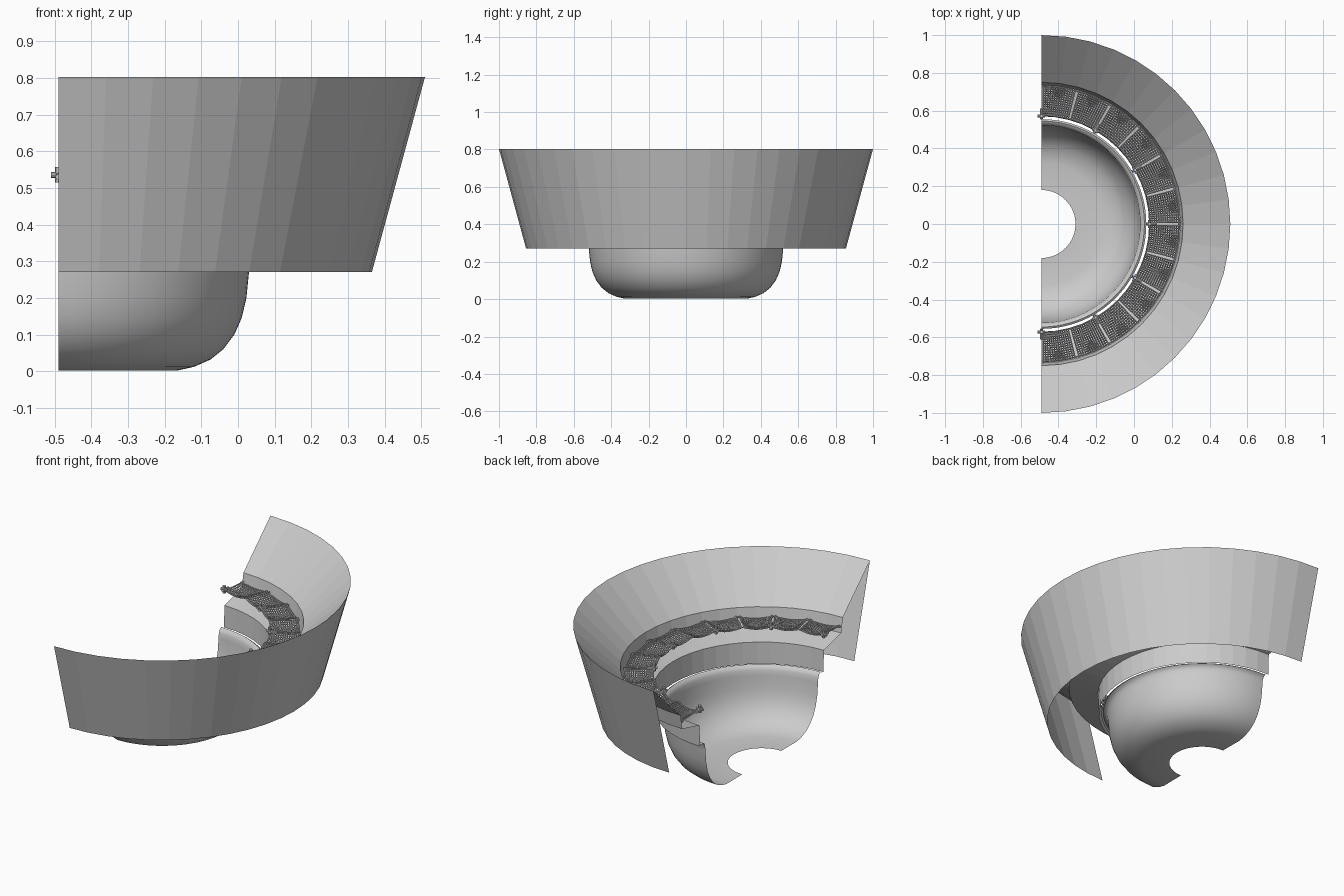
import bpy, bmesh, math
from math import sin, cos, radians, pi
from mathutils import Vector

if "Cube" in bpy.data.objects:
    bpy.data.objects.remove(bpy.data.objects["Cube"])

AX = -0.49  # x of the revolve axis (open side of the half ring)


def at(r, ang, z):
    return Vector((AX + r * cos(ang), r * sin(ang), z))


def finish(name, bm, smooth=None):
    bmesh.ops.recalc_face_normals(bm, faces=bm.faces)
    me = bpy.data.meshes.new(name)
    bm.to_mesh(me)
    bm.free()
    ob = bpy.data.objects.new(name, me)
    bpy.context.collection.objects.link(ob)
    if smooth:
        bpy.ops.object.select_all(action='DESELECT')
        ob.select_set(True)
        bpy.context.view_layer.objects.active = ob
        bpy.ops.object.shade_smooth_by_angle(angle=radians(smooth))
    return ob


def half_revolve(name, profile, segs, smooth=None):
    bm = bmesh.new()
    rows = [[bm.verts.new(at(r, -pi / 2 + pi * i / segs, z)) for r, z in profile]
            for i in range(segs + 1)]
    for a, b in zip(rows, rows[1:]):
        for j in range(len(profile) - 1):
            bm.faces.new((a[j], b[j], b[j + 1], a[j + 1]))
    return finish(name, bm, smooth)


def rod(bm, p, q, rad, sides=6):
    d = q - p
    m = d.to_track_quat('Z', 'Y').to_matrix().to_4x4()
    m.translation = (p + q) / 2
    bmesh.ops.create_cone(bm, cap_ends=True, segments=sides, radius1=rad,
                          radius2=rad, depth=d.length, matrix=m)


# outer skirt, sloped bank, step, floor ring and inner drum
half_revolve("stand_shell", [(0.855, 0.27), (1.0, 0.803), (0.75, 0.565), (0.735, 0.48),
                             (0.575, 0.44), (0.57, 0.315)], 24)

# smooth bowl with rolled lip and central hole
half_revolve("bowl", [(0.18, 0.003), (0.325, 0.002), (0.37, 0.012), (0.415, 0.032), (0.45, 0.06),
                      (0.48, 0.1), (0.50, 0.145), (0.513, 0.2), (0.52, 0.27), (0.523, 0.3),
                      (0.532, 0.318), (0.545, 0.325), (0.555, 0.318)], 48, 40)

# sagging net panels
R0, R1, Z = 0.575, 0.727, 0.53
STEP = radians(15)
N = 13
bm = bmesh.new()
for k in range(12):
    a0 = -pi / 2 + k * STEP + radians(0.8)
    w = STEP - radians(1.6)
    g = [[bm.verts.new(at(R0 + (R1 - R0) * i / N, a0 + w * j / N,
                          Z - 0.01 * i / N
                          - 0.03 * sin(pi * j / N) * (0.5 + 0.5 * sin(pi * i / N))))
          for j in range(N + 1)] for i in range(N + 1)]
    for i in range(N):
        for j in range(N):
            bm.faces.new((g[i][j], g[i + 1][j], g[i + 1][j + 1], g[i][j + 1]))
net = finish("safety_net", bm)
wire = net.modifiers.new("strands", 'WIREFRAME')
wire.thickness = 0.006
wire.use_boundary = True

# paired radial arms and sagging edge cords
bm = bmesh.new()
for k in range(13):
    a = -pi / 2 + k * STEP
    for s in (-1, 1):
        if (k == 0 and s < 0) or (k == 12 and s > 0):
            continue
        da = radians(0.8) * s
        rod(bm, at(R0 - 0.003, a + da, Z), at(0.735, a + da, Z - 0.01), 0.004)
for k in range(12):
    a0 = -pi / 2 + k * STEP
    for r, dz, sag in ((R0, 0, 0.015), (R1, -0.01, 0.015)):
        pts = [at(r, a0 + STEP * t / 6, Z + dz - sag * sin(pi * t / 6)) for t in range(7)]
        for p, q in zip(pts, pts[1:]):
            rod(bm, p, q, 0.004)
finish("net_frame", bm)

# clamp posts every second arm
bm = bmesh.new()
for k in range(0, 13, 2):
    a = -pi / 2 + k * STEP
    t = Vector((-sin(a), cos(a), 0))
    c = at(0.572, a, 0.535)
    rod(bm, c - Vector((0, 0, 0.02)), c + Vector((0, 0, 0.022)), 0.009, 8)
    rod(bm, c - t * 0.02, c + t * 0.02, 0.008, 8)
    rod(bm, at(0.555, a, 0.535), at(0.61, a, 0.53), 0.008, 8)
finish("net_posts", bm)
